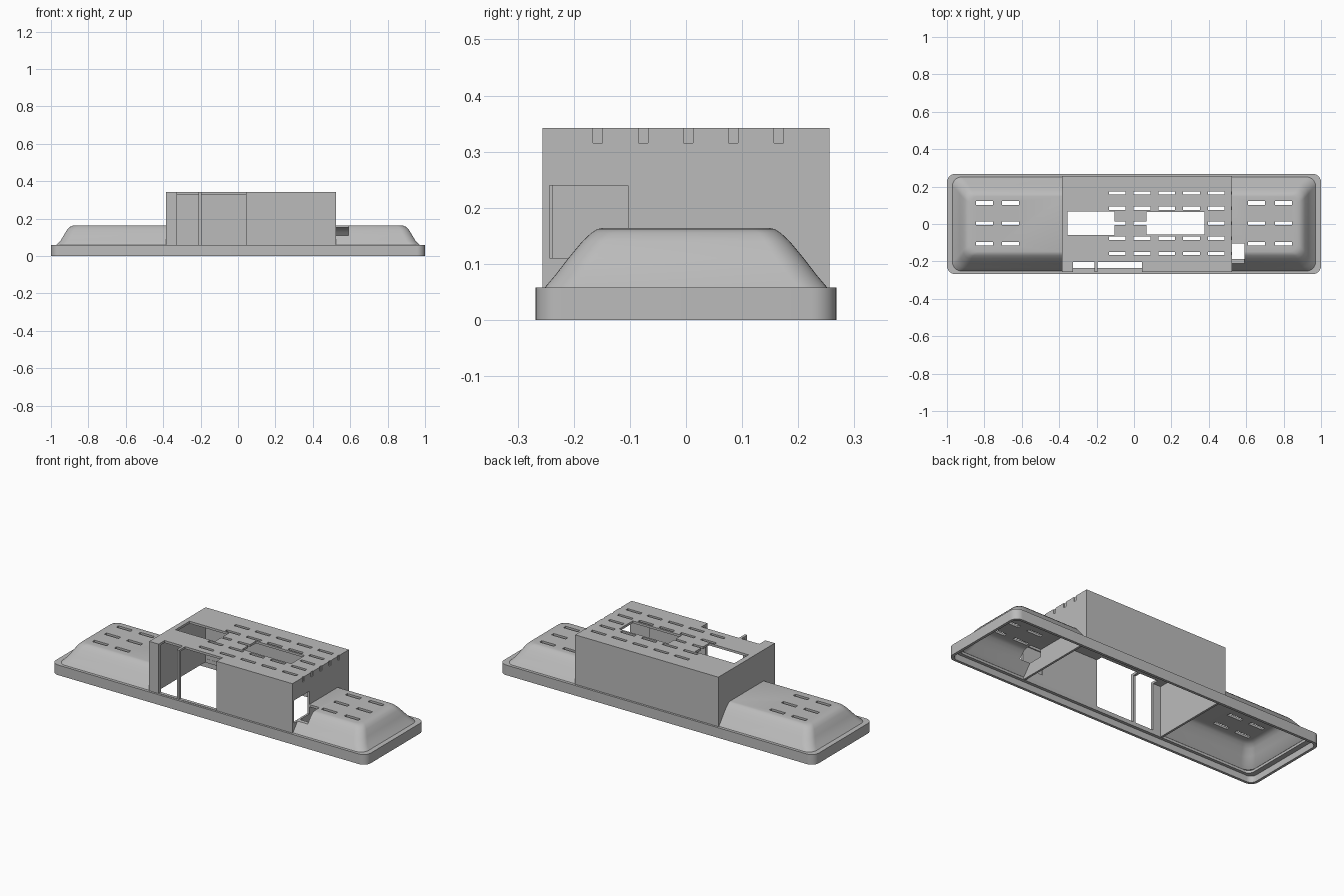
import bpy, bmesh, math

cube = bpy.data.objects.get("Cube")
if cube:
    bpy.data.objects.remove(cube, do_unlink=True)

grey = bpy.data.materials.new("moulded_grey")
grey.use_nodes = True
colour = (0.5, 0.5, 0.5, 1)
grey.diffuse_color = colour
grey.node_tree.nodes["Principled BSDF"].inputs["Base Color"].default_value = colour


def finish(bm, name):
    bmesh.ops.recalc_face_normals(bm, faces=bm.faces)
    mesh = bpy.data.meshes.new(name)
    bm.to_mesh(mesh)
    bm.free()
    mesh.materials.append(grey)
    ob = bpy.data.objects.new(name, mesh)
    bpy.context.scene.collection.objects.link(ob)
    return ob


def boxes(name, spans):
    """Separate boxes, each given as (x0, x1, y0, y1, z0, z1)."""
    bm = bmesh.new()
    for x0, x1, y0, y1, z0, z1 in spans:
        for v in bmesh.ops.create_cube(bm, size=1)["verts"]:
            v.co = (x1 if v.co.x > 0 else x0,
                    y1 if v.co.y > 0 else y0,
                    z1 if v.co.z > 0 else z0)
    return finish(bm, name)


def loft(name, levels, steps=8):
    """Stack of rounded rectangles, each given as (z, half x, half y, radius)."""
    bm = bmesh.new()
    rings = []
    for z, hx, hy, r in levels:
        ring = []
        for corner, (sx, sy) in enumerate([(1, 1), (-1, 1), (-1, -1), (1, -1)]):
            for i in range(steps + 1):
                a = math.pi / 2 * (corner + i / steps)
                ring.append(bm.verts.new((sx * (hx - r) + r * math.cos(a),
                                          sy * (hy - r) + r * math.sin(a), z)))
        rings.append(ring)
    for low, high in zip(rings, rings[1:]):
        for i in range(len(low)):
            j = (i + 1) % len(low)
            bm.faces.new((low[i], low[j], high[j], high[i]))
    bm.faces.new(rings[0][::-1])
    bm.faces.new(rings[-1])
    return finish(bm, name)


def cut(ob, tool, operation="DIFFERENCE"):
    mod = ob.modifiers.new("cut", "BOOLEAN")
    mod.operation, mod.solver, mod.object = operation, "EXACT", tool
    bpy.context.view_layer.objects.active = ob
    bpy.ops.object.modifier_apply(modifier=mod.name)
    bpy.data.objects.remove(tool, do_unlink=True)


def slots(columns, rows, length, width, z0, z1):
    return [(x - length / 2, x + length / 2, y - width / 2, y + width / 2, z0, z1)
            for x in columns for y in rows]


def smooth(ob):
    bpy.ops.object.select_all(action="DESELECT")
    ob.select_set(True)
    bpy.context.view_layer.objects.active = ob
    bpy.ops.object.shade_smooth_by_angle(angle=math.radians(32))


BOX_LEFT, BOX_RIGHT, BOX_TOP = 0.525, -0.385, 0.342
port = (0.4, 0.59, -0.243, -0.103, 0.11, 0.24)

# Base rim with a stepped open underside
rim = loft("base_rim", [(0, 1, 0.268, 0.045), (0.058, 1, 0.268, 0.045)])
cut(rim, loft("rim_recess", [(-0.1, 0.985, 0.253, 0.035), (0.036, 0.985, 0.253, 0.035)]))
cut(rim, loft("rim_opening", [(-0.1, 0.955, 0.236, 0.035), (0.2, 0.955, 0.236, 0.035)]))
smooth(rim)

# Hollow sloping wings with vent slots
outer = [(0.05, 0.978, 0.256, 0.05), (0.06, 0.97, 0.25, 0.05),
         (0.08, 0.95, 0.233, 0.05), (0.11, 0.932, 0.21, 0.05),
         (0.14, 0.914, 0.185, 0.045), (0.155, 0.9, 0.169, 0.04),
         (0.162, 0.885, 0.158, 0.04), (0.164, 0.87, 0.148, 0.04)]
inner = [(z - 0.013, hx - 0.013, hy - 0.012, r) for z, hx, hy, r in outer]
wings = {"left_wing": (BOX_LEFT - 0.006, 1.2, (0.655, 0.8)),
         "right_wing": (-1.2, BOX_RIGHT + 0.006, (-0.8, -0.66))}
for name, (x0, x1, columns) in wings.items():
    wing = loft(name, outer)
    cut(wing, loft("wing_cavity", inner))
    cut(wing, boxes("wing_half", [(x0, x1, -0.5, 0.5, -0.1, 0.5)]), "INTERSECT")
    cut(wing, boxes("wing_slots", slots(columns, (-0.105, 0.004, 0.112), 0.09, 0.02, 0.13, 0.25)))
    if name == "left_wing":
        cut(wing, boxes("port_notch", [port]))
    smooth(wing)

# Central housing: thin walls, open below
housing = boxes("central_housing", [(BOX_RIGHT, BOX_LEFT, -0.256, 0.256, 0.038, BOX_TOP)])
cut(housing, boxes("housing_cavity",
                   [(BOX_RIGHT + 0.012, BOX_LEFT - 0.012, -0.237, 0.237, -0.1, 0.329)]))

# Roof windows, front bays split by a thin post, and the side port
cut(housing, boxes("roof_windows", [(-0.355, -0.105, -0.06, 0.068, 0.3, 0.5),
                                    (0.068, 0.378, -0.057, 0.065, 0.3, 0.5)]))
cut(housing, boxes("front_bays", [(-0.325, -0.21, -0.4, -0.202, 0.06, 0.5),
                                  (-0.195, 0.043, -0.4, -0.202, 0.06, 0.5)]))
cut(housing, boxes("side_port", [port]))

# Roof vent slots and the shallow nicks along the left edge
rows = [-0.157 + 0.0805 * i for i in range(5)]
columns = [-0.09 + 0.1325 * i for i in range(5)]
cut(housing, boxes("roof_slots", slots(columns, rows, 0.09, 0.017, 0.315, 0.5)))
cut(housing, boxes("edge_nicks", slots([0.565], rows, 0.09, 0.017, 0.315, 0.5)))
